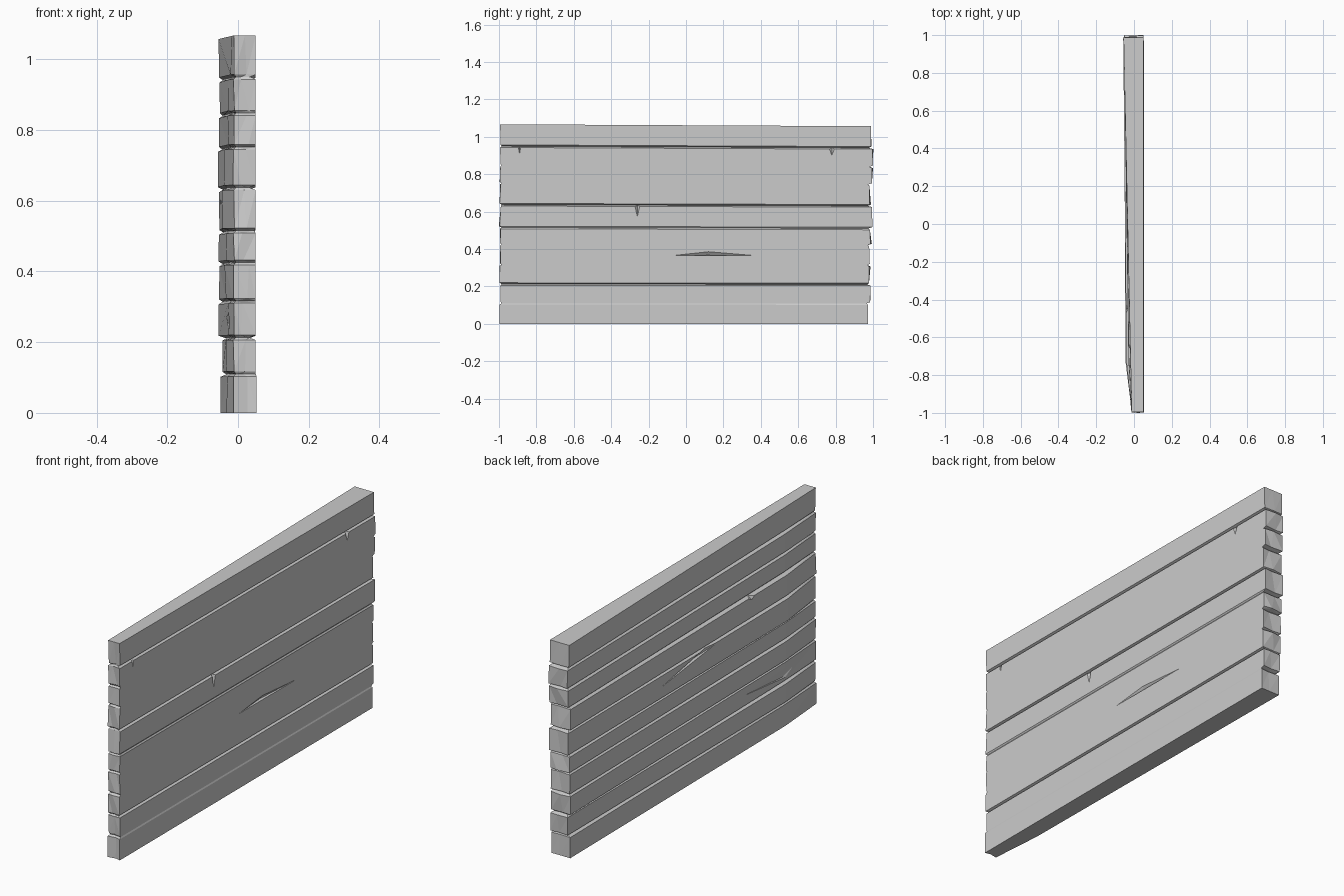
import bpy, bmesh, random

if "Cube" in bpy.data.objects:
    bpy.data.objects.remove(bpy.data.objects["Cube"])

random.seed(4)
LEVELS = [0, 0.11, 0.213, 0.317, 0.425, 0.515, 0.637, 0.752, 0.848, 0.95, 1.067]
FRONT_GROOVES = {0.213: 0.018, 0.515: 0.005, 0.637: 0.018, 0.95: 0.015}
# back bulge per board, and end positions of each board
BULGE = [-0.03, -0.034, -0.026, -0.036, -0.032, -0.041, -0.038, -0.028, -0.024, -0.018]
END_P = [0.975, 0.982, 0.979, 0.982, 0.984, 0.997, 0.983, 0.992, 0.996, 0.988]
REAR = [-0.048, -0.043, -0.055, -0.053, -0.053, -0.052, -0.056, -0.055, -0.053, -0.055]


def jit(a):
    return random.uniform(-a, a)


def ring(bm, z, xf, xb, xm, xn, yp, yn, mid_p, mid_n):
    """One horizontal outline of the wall; everything sinks slightly towards +y."""
    pts = [(xf, yn), (xf, yp), (jit(0.015), yp + mid_p), (xb, yp),
           (xm, -0.73), (xn, yn), (0.02 + jit(0.012), yn + mid_n)]
    return [bm.verts.new((x, y, z * (1 - 0.0048 * (y + 1)))) for x, y in pts]


# Wall of boards: outlines stacked upwards, pinched at every board joint
bm = bmesh.new()
rings = []
for i, (z0, z1) in enumerate(zip(LEVELS, LEVELS[1:])):
    last = i == len(LEVELS) - 2
    lo = z0 + (0.007 if i else 0)
    hi = z1 - (0 if last else 0.007)
    for z in (lo, hi):
        plain = last and z == hi
        k = 0 if plain else 1
        rings.append(ring(bm, z, 0.053 if i == 0 else 0.05, REAR[i] + k * jit(0.002),
                          BULGE[i] + k * jit(0.004), -0.012 + k * jit(0.002),
                          END_P[i] + k * jit(0.004), -0.994 + k * jit(0.004),
                          k * random.uniform(-0.006, 0.008),
                          k * random.uniform(-0.005, 0.008)))
    if not last:
        d = FRONT_GROOVES.get(z1, 0.0)
        rings.append(ring(bm, z1, 0.05 - d, max(REAR[i], REAR[i + 1]) + 0.01,
                          max(BULGE[i], BULGE[i + 1]) + 0.008, -0.006,
                          min(END_P[i], END_P[i + 1]) - 0.01, -0.986, -0.004, 0.004))
for a, b in zip(rings, rings[1:]):
    n = len(a)
    for j in range(n):
        bm.faces.new((a[j], a[(j + 1) % n], b[(j + 1) % n], b[j]))
bm.faces.new(rings[0][::-1])
bm.faces.new(rings[-1])
bmesh.ops.triangulate(bm, faces=bm.faces[:])
bmesh.ops.recalc_face_normals(bm, faces=bm.faces[:])
mesh = bpy.data.meshes.new("board_wall")
bm.to_mesh(mesh)
bm.free()
wall = bpy.data.objects.new("board_wall", mesh)
bpy.context.collection.objects.link(wall)


def gouge(name, side, outline, apex, depth):
    """Cut a sharp pyramid into the front (+1) or back (-1) face."""
    def surf(y):
        return 0.05 if side > 0 else -0.036 - 0.011 * (y + 0.73) if y > -0.73 \
            else -0.012 - 0.089 * (y + 1)
    bm = bmesh.new()
    base = [bm.verts.new((surf(y) + side * 0.012, y, z)) for y, z in outline]
    tip = bm.verts.new((surf(apex[0]) - side * depth, apex[0], apex[1]))
    bm.faces.new(base)
    for j in range(len(base)):
        bm.faces.new((base[j], base[(j + 1) % len(base)], tip))
    bmesh.ops.triangulate(bm, faces=bm.faces[:])
    bmesh.ops.recalc_face_normals(bm, faces=bm.faces[:])
    m = bpy.data.meshes.new(name)
    bm.to_mesh(m)
    bm.free()
    ob = bpy.data.objects.new(name, m)
    bpy.context.collection.objects.link(ob)
    ob.hide_render = True
    ob.display_type = 'WIRE'
    mod = wall.modifiers.new(name, 'BOOLEAN')
    mod.operation = 'DIFFERENCE'
    mod.solver = 'EXACT'
    mod.object = ob


# Nicks hanging from the joints and the long gouges
for k, (y, top, low, w) in enumerate([(-0.89, 0.95, 0.885, 0.012),
                                      (0.78, 0.95, 0.87, 0.03),
                                      (-0.26, 0.64, 0.53, 0.025)]):
    gouge(f"nick_cutter_{k}", 1, [(y - w, top), (y + w, top), (y, low)], (y, top - 0.01), 0.016)
gouge("front_gouge_cutter", 1, [(-0.22, 0.365), (0.6, 0.362), (0.12, 0.402)], (0.12, 0.367), 0.014)
gouge("back_gouge_cutter", -1, [(0.45, 0.355), (-0.97, 0.31), (-0.8, 0.215)], (-0.72, 0.24), 0.014)
gouge("back_nick_cutter", -1, [(-0.36, 0.765), (-0.52, 0.765), (-0.46, 0.72)], (-0.44, 0.75), 0.014)
gouge("back_split_cutter", -1, [(0.55, 0.53), (-0.3, 0.68), (-0.25, 0.63)], (0.0, 0.61), 0.006)

# Apply the cuts and remove the helpers
bpy.context.view_layer.update()
dg = bpy.context.evaluated_depsgraph_get()
cut = bpy.data.meshes.new_from_object(wall.evaluated_get(dg))
helpers = [m.object for m in wall.modifiers]
wall.modifiers.clear()
wall.data = cut
for h in helpers:
    bpy.data.objects.remove(h)
